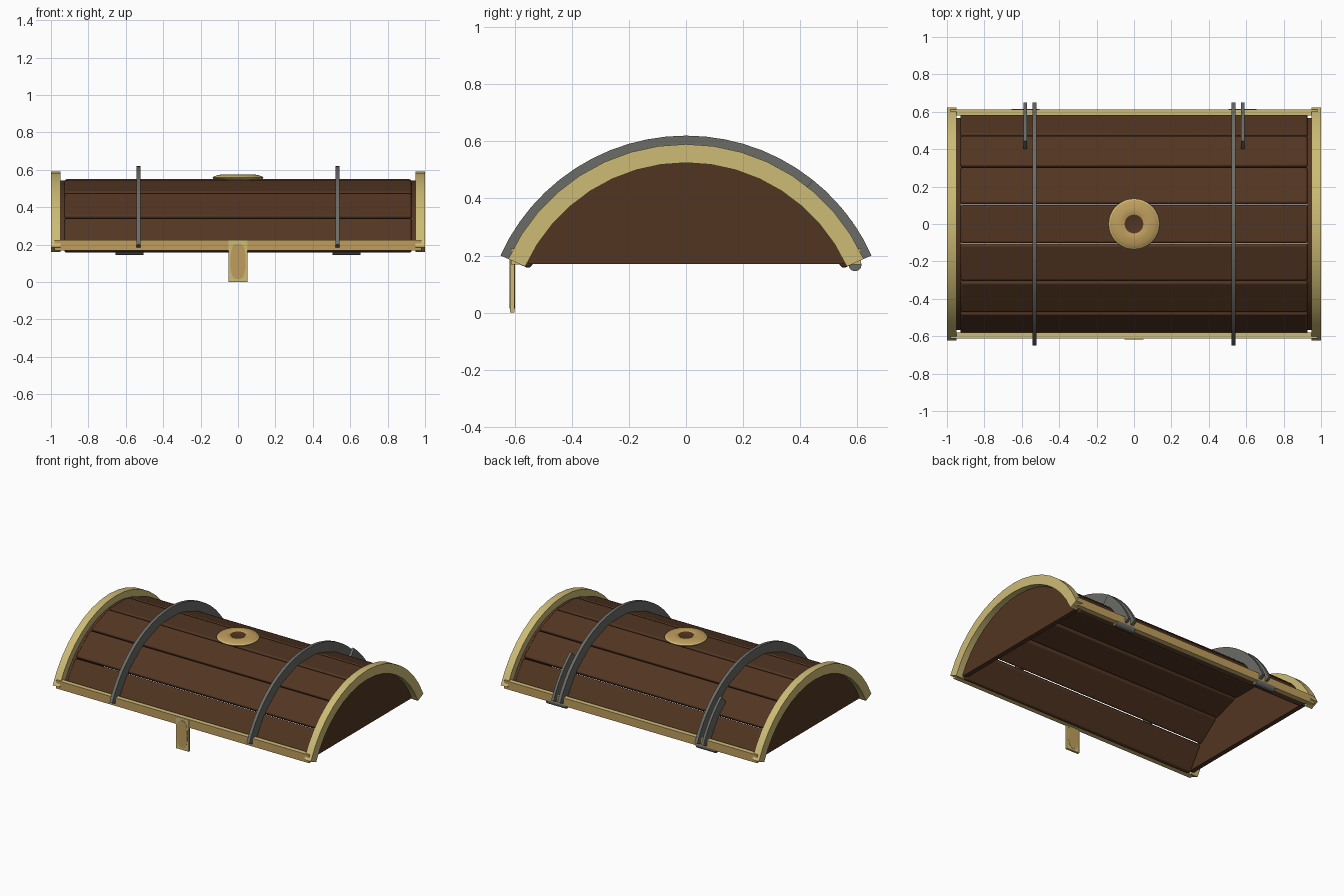
import bpy, bmesh, math
from mathutils import Vector

if "Cube" in bpy.data.objects:
    bpy.data.objects.remove(bpy.data.objects["Cube"])

CZ = -0.093          # centre height of the lid's arc
END = 65.7           # half angle of the arc in degrees


def mat(name, col):
    m = bpy.data.materials.new(name)
    m.diffuse_color = (*col, 1)
    m.use_nodes = True
    m.node_tree.nodes["Principled BSDF"].inputs["Base Color"].default_value = m.diffuse_color
    return m


YELLOW = mat("pale_brass", (0.61, 0.50, 0.18))
TAN = mat("tan_gold", (0.52, 0.34, 0.11))
WOOD = mat("dark_wood", (0.085, 0.036, 0.016))
IRON = mat("grey_iron", (0.145, 0.15, 0.135))


def finish(name, bm, mats, bevel=0, angle=30):
    bmesh.ops.recalc_face_normals(bm, faces=bm.faces)
    me = bpy.data.meshes.new(name)
    bm.to_mesh(me)
    bm.free()
    ob = bpy.data.objects.new(name, me)
    bpy.context.collection.objects.link(ob)
    for m in mats:
        me.materials.append(m)
    if bevel:
        b = ob.modifiers.new("bevel", 'BEVEL')
        b.width, b.segments = bevel, 3
    bpy.ops.object.select_all(action='DESELECT')
    ob.select_set(True)
    bpy.context.view_layer.objects.active = ob
    bpy.ops.object.shade_smooth_by_angle(angle=math.radians(angle))
    return ob


def pt(r, deg):
    a = math.radians(deg)
    return (r * math.sin(a), CZ + r * math.cos(a))


def extrude_yz(name, outline, x0, x1, mats, bevel=0, rule=None, angle=30):
    """Solid with a closed outline in the y-z plane, running from x0 to x1."""
    bm = bmesh.new()
    a = [bm.verts.new((x0, y, z)) for y, z in outline]
    b = [bm.verts.new((x1, y, z)) for y, z in outline]
    n = len(outline)
    bm.faces.new(a)
    bm.faces.new(b[::-1])
    for i in range(n):
        bm.faces.new((a[i], a[(i + 1) % n], b[(i + 1) % n], b[i]))
    bmesh.ops.recalc_face_normals(bm, faces=bm.faces)
    if rule:
        for f in bm.faces:
            f.material_index = rule(f)
    return finish(name, bm, mats, bevel, angle)


def arc_band(name, r0, r1, a0, a1, x0, x1, mats, segs):
    """Curved bar following the lid, between two radii and two angles."""
    bm = bmesh.new()
    rings = []
    for i in range(segs + 1):
        d = a0 + (a1 - a0) * i / segs
        rings.append([bm.verts.new((x, *pt(r, d)))
                      for x, r in ((x0, r0), (x1, r0), (x1, r1), (x0, r1))])
    for p, q in zip(rings, rings[1:]):
        for k in range(4):
            bm.faces.new((p[k], p[(k + 1) % 4], q[(k + 1) % 4], q[k]))
    bm.faces.new(rings[0])
    bm.faces.new(rings[-1][::-1])
    return finish(name, bm, mats)


# seven lid planks around the arc
STEP = 18.9
for i in range(7):
    a = math.radians((i - 3) * STEP)
    out, tan = Vector((math.sin(a), math.cos(a))), Vector((math.cos(a), -math.sin(a)))
    c = Vector((0, CZ))
    quad = [c + out * r + tan * t for r, t in
            ((0.643, -0.103), (0.643, 0.103), (0.593, 0.0945), (0.593, -0.0945))]
    extrude_yz(f"plank_{i + 1}", [tuple(v) for v in quad], -0.928, 0.928, [WOOD], 0.012)

for s, side in ((-1, "left"), (1, "right")):
    # half-round end panel
    arc = [pt(0.635, -63 + 126 * k / 16) for k in range(17)]
    outline = [(-0.55, 0.17)] + [p for p in arc if p[1] > 0.171] + [(0.55, 0.17)]
    extrude_yz(f"end_panel_{side}", outline, s * 0.922, s * 0.955, [WOOD])
    # brass end rim
    arc_band(f"end_rim_{side}", 0.618, 0.683, -END, END, s * 0.948, s * 1.0, [YELLOW], 16)
    # iron strap over the lid
    arc_band(f"strap_{side}", 0.638, 0.713, -END, END, s * 0.52, s * 0.542, [IRON], 24)
    # hinge leaf and barrel at the back
    arc_band(f"hinge_leaf_{side}", 0.638, 0.713, 38.5, END, s * 0.572, s * 0.59, [IRON], 6)
    ring = [(0.592 + 0.023 * math.cos(k * math.pi / 6), 0.168 + 0.023 * math.sin(k * math.pi / 6))
            for k in range(12)]
    extrude_yz(f"hinge_barrel_{side}", ring, s * 0.505, s * 0.655, [IRON], angle=40)

# upright brass rails along the front and back edges, tan on the outer face
for s, side in ((-1, "front"), (1, "back")):
    extrude_yz(f"rail_{side}", [(s * 0.58, 0.168), (s * 0.613, 0.168),
                                (s * 0.613, 0.225), (s * 0.58, 0.225)],
               -0.98, 0.98, [YELLOW, TAN],
               rule=lambda f: 1 if f.normal.y * s > 0.7 else 0)

# latch plate on the front
extrude_yz("latch_plate", [(-0.617, 0), (-0.6, 0), (-0.6, 0.222), (-0.617, 0.222)],
           -0.051, 0.051, [YELLOW], 0.002)

# oval inlay showing on both sides of the latch
bm = bmesh.new()
pts = []
for k in range(24):
    t = 2 * math.pi * k / 24
    cx, sz = math.cos(t), math.sin(t)
    pts.append(bm.verts.new((0.04 * math.copysign(abs(cx) ** 0.7, cx), -0.6185,
                             0.11 + 0.095 * math.copysign(abs(sz) ** 0.7, sz))))
face = bm.faces.new(pts)
ext = bmesh.ops.extrude_face_region(bm, geom=[face])
bmesh.ops.translate(bm, vec=(0, 0.02, 0),
                    verts=[v for v in ext["geom"] if isinstance(v, bmesh.types.BMVert)])
finish("latch_inlay", bm, [TAN])

# round medallion on top: a lathed disc with a wooden centre
prof = [(0.05, 0.571), (0.06, 0.576), (0.085, 0.576), (0.11, 0.571),
        (0.128, 0.565), (0.136, 0.558), (0.128, 0.55), (0.11, 0.545)]
bm = bmesh.new()
N = 32
rings = [[bm.verts.new((r * math.cos(2 * math.pi * k / N), r * math.sin(2 * math.pi * k / N), z))
          for r, z in prof] for k in range(N)]
for k in range(N):
    p, q = rings[k], rings[(k + 1) % N]
    for j in range(len(prof) - 1):
        bm.faces.new((p[j], p[j + 1], q[j + 1], q[j])).material_index = 1 if j >= 4 else 0
bm.faces.new([r[0] for r in rings]).material_index = 2
bm.faces.new([r[-1] for r in rings][::-1])
finish("medallion", bm, [TAN, YELLOW, WOOD], angle=50)
